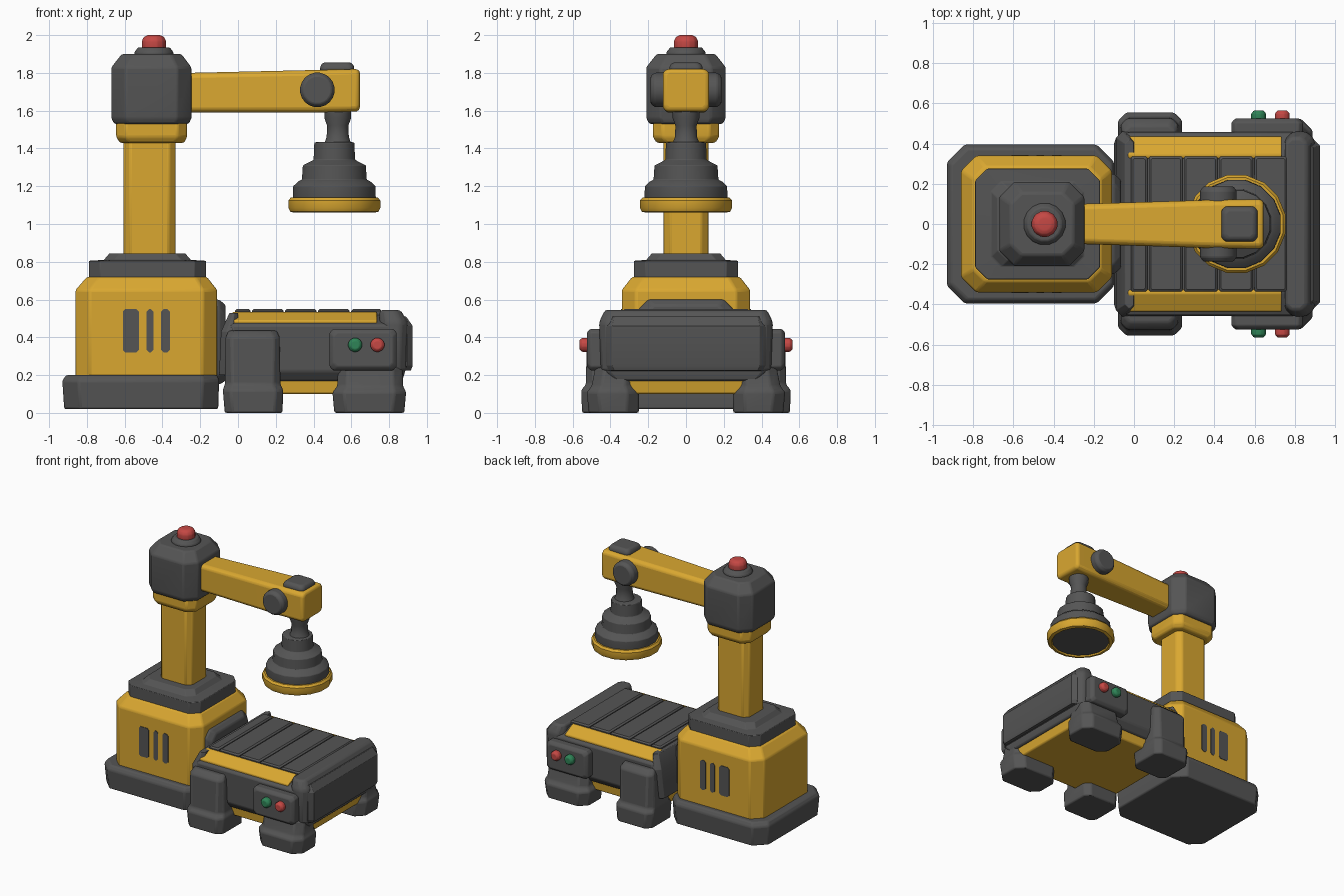
import bpy, bmesh, math
from mathutils import Vector


def material(name, rgb):
    m = bpy.data.materials.new(name)
    m.diffuse_color = (*rgb, 1)
    return m


YELLOW = material("safety_yellow", (0.70, 0.39, 0.03))
GREY = material("dark_grey", (0.09, 0.09, 0.09))
RED = material("button_red", (0.56, 0.065, 0.058))
GREEN = material("button_green", (0.028, 0.23, 0.095))


def finish(name, bm, mat, bevel):
    bmesh.ops.recalc_face_normals(bm, faces=bm.faces)
    me = bpy.data.meshes.new(name)
    bm.to_mesh(me)
    bm.free()
    ob = bpy.data.objects.new(name, me)
    bpy.context.collection.objects.link(ob)
    me.materials.append(mat)
    bpy.ops.object.select_all(action='DESELECT')
    ob.select_set(True)
    bpy.context.view_layer.objects.active = ob
    bpy.ops.object.shade_smooth_by_angle(angle=math.radians(32))
    if bevel:
        mod = ob.modifiers.new("soft_edges", 'BEVEL')
        mod.width, mod.segments, mod.limit_method = bevel, 2, 'ANGLE'
        mod.angle_limit = math.radians(25)
    return ob


def bridge(bm, rings):
    n = len(rings[0])
    for r, s in zip(rings, rings[1:]):
        for i in range(n):
            bm.faces.new((r[i], r[(i + 1) % n], s[(i + 1) % n], s[i]))
    bm.faces.new(rings[0])
    bm.faces.new(rings[-1])


def loft(name, mat, sections, axis='z', bevel=0.01):
    """Chamfered-rectangle sections (t, a0, a1, b0, b1, chamfer) along an axis."""
    place = {'z': lambda a, b, t: (a, b, t),
             'x': lambda a, b, t: (t, a, b),
             'y': lambda a, b, t: (a, t, b)}[axis]
    bm = bmesh.new()
    rings = []
    for t, a0, a1, b0, b1, c in sections:
        pts = [(a0 + c, b0), (a1 - c, b0), (a1, b0 + c), (a1, b1 - c),
               (a1 - c, b1), (a0 + c, b1), (a0, b1 - c), (a0, b0 + c)]
        rings.append([bm.verts.new(place(a, b, t)) for a, b in pts])
    bridge(bm, rings)
    return finish(name, bm, mat, bevel)


def lathe(name, mat, centre, profile, sides=16, axis='z', bevel=0.006):
    """Round part from (radius, distance along axis) points."""
    bm = bmesh.new()
    rings = []
    for r, t in profile:
        ring = []
        for i in range(sides):
            w = 2 * math.pi * (i + 0.5) / sides
            a, b = r * math.cos(w), r * math.sin(w)
            p = (a, b, t) if axis == 'z' else (a, t, b)
            ring.append(bm.verts.new(Vector(centre) + Vector(p)))
        rings.append(ring)
    bridge(bm, rings)
    return finish(name, bm, mat, bevel)


# Tower: plinth, housing, deck, column, collar, head
loft("plinth", GREY, [(0.02, -0.92, -0.105, -0.385, 0.385, 0.085),
                      (0.17, -0.93, -0.10, -0.395, 0.395, 0.085),
                      (0.20, -0.91, -0.11, -0.375, 0.375, 0.08)])
loft("housing", YELLOW, [(0.19, -0.86, -0.11, -0.34, 0.34, 0.075),
                         (0.65, -0.86, -0.11, -0.34, 0.34, 0.075),
                         (0.72, -0.80, -0.165, -0.285, 0.285, 0.06)])
loft("deck", GREY, [(0.71, -0.79, -0.17, -0.275, 0.275, 0.06),
                    (0.805, -0.79, -0.17, -0.275, 0.275, 0.06),
                    (0.81, -0.71, -0.25, -0.21, 0.21, 0.05),
                    (0.845, -0.68, -0.28, -0.18, 0.18, 0.05)], bevel=0.004)
loft("column", YELLOW, [(0.83, -0.605, -0.33, -0.118, 0.118, 0.035),
                        (1.46, -0.605, -0.33, -0.118, 0.118, 0.035)])
loft("collar", YELLOW, [(1.43, -0.625, -0.285, -0.155, 0.155, 0.05),
                        (1.46, -0.645, -0.27, -0.175, 0.175, 0.05),
                        (1.54, -0.645, -0.27, -0.175, 0.175, 0.05)])
loft("head", GREY, [(1.53, -0.655, -0.26, -0.195, 0.195, 0.07),
                    (1.56, -0.67, -0.247, -0.21, 0.21, 0.075),
                    (1.83, -0.67, -0.247, -0.21, 0.21, 0.075),
                    (1.90, -0.615, -0.30, -0.155, 0.155, 0.055)])
lathe("beacon_seat", GREY, (-0.445, 0, 0), [(0.105, 1.89), (0.105, 1.91), (0.085, 1.935)])
lathe("beacon", RED, (-0.445, 0, 0),
      [(0.066, 1.92), (0.066, 1.97), (0.055, 1.99), (0.035, 2.0)], 12)

# Arm with its pivot discs and top cap
loft("arm", YELLOW, [(-0.26, -0.10, 0.10, 1.59, 1.80, 0.02),
                     (0.40, -0.12, 0.12, 1.59, 1.815, 0.02),
                     (0.63, -0.123, 0.123, 1.595, 1.82, 0.02),
                     (0.645, -0.11, 0.11, 1.61, 1.81, 0.02)], 'x')
loft("arm_cap", GREY, [(1.80, 0.435, 0.615, -0.088, 0.088, 0.02),
                       (1.835, 0.435, 0.615, -0.088, 0.088, 0.02),
                       (1.855, 0.45, 0.60, -0.072, 0.072, 0.02)])
for side, s in (("front", -1), ("back", 1)):
    lathe("pivot_disc_" + side, GREY, (0.42, 0, 1.71),
          [(0.092, s * 0.10), (0.092, s * 0.165), (0.075, s * 0.187)], 20, 'y')

# Lifting magnet: neck, stepped bell, yellow rim
lathe("neck", GREY, (0.528, 0, 0), [(0.072, 1.62), (0.072, 1.56), (0.057, 1.52),
                                    (0.06, 1.46), (0.075, 1.42)])
lathe("bell", GREY, (0.51, 0, 0), [(0.09, 1.435), (0.108, 1.43), (0.112, 1.34), (0.13, 1.33),
                                   (0.17, 1.31), (0.175, 1.235), (0.195, 1.225),
                                   (0.222, 1.20), (0.224, 1.13), (0.21, 1.07)], bevel=0.003)
bm_rim = lathe("bell_rim", YELLOW, (0.51, 0, 0),
               [(0.205, 1.075), (0.215, 1.06), (0.238, 1.065), (0.248, 1.085),
                (0.248, 1.125), (0.235, 1.14), (0.21, 1.14)], bevel=0)
# open the rim into a ring so the grey magnet face shows below
bm = bmesh.new()
bm.from_mesh(bm_rim.data)
bmesh.ops.delete(bm, geom=[f for f in bm.faces if len(f.verts) > 4], context='FACES_ONLY')
bm.to_mesh(bm_rim.data)
bm.free()

# Conveyor: link plate, body, end blocks, belly
loft("link_plate", GREY, [(-0.13, -0.25, 0.25, 0.15, 0.60, 0.05),
                          (-0.10, -0.25, 0.25, 0.15, 0.60, 0.05),
                          (-0.065, -0.22, 0.22, 0.17, 0.57, 0.05)], 'x')
loft("conveyor_body", GREY, [(0.17, -0.06, 0.87, -0.41, 0.41, 0.04),
                             (0.22, -0.08, 0.885, -0.45, 0.45, 0.04),
                             (0.465, -0.07, 0.885, -0.457, 0.457, 0.04),
                             (0.52, -0.03, 0.86, -0.34, 0.34, 0.02)])
loft("tail_block", GREY, [(0.20, -0.10, 0.0, -0.43, 0.43, 0.03),
                          (0.43, -0.09, 0.0, -0.46, 0.46, 0.03),
                          (0.53, -0.045, 0.0, -0.42, 0.42, 0.02)])
loft("nose_block", GREY, [(0.22, 0.75, 0.895, -0.45, 0.45, 0.04),
                          (0.48, 0.75, 0.90, -0.46, 0.46, 0.04),
                          (0.545, 0.75, 0.86, -0.43, 0.43, 0.03)], bevel=0.015)
loft("nose_bumper", GREY, [(0.225, 0.86, 0.915, -0.41, 0.41, 0.03),
                           (0.25, 0.86, 0.925, -0.42, 0.42, 0.03),
                           (0.46, 0.86, 0.925, -0.42, 0.42, 0.03),
                           (0.51, 0.86, 0.89, -0.40, 0.40, 0.02)])
loft("belly", YELLOW, [(0.10, -0.05, 0.84, -0.39, 0.39, 0.05),
                       (0.18, -0.05, 0.855, -0.40, 0.40, 0.05)])

# Belt slats
edges = [-0.02, 0.07, 0.245, 0.42, 0.595, 0.765]
for i, (x0, x1) in enumerate(zip(edges, edges[1:])):
    loft(f"belt_slat_{i + 1}", GREY,
         [(0.49, x0 + 0.004, x1 - 0.004, -0.335, 0.335, 0.006),
          (0.54, x0 + 0.004, x1 - 0.004, -0.335, 0.335, 0.006),
          (0.55, x0 + 0.014, x1 - 0.014, -0.325, 0.325, 0.006)], bevel=0)

# Side parts, repeated front and back
for side, s in (("front", -1), ("back", 1)):
    def span(a, b):
        return (a, b) if s > 0 else (-b, -a)

    # sloped yellow guard rail
    bm = bmesh.new()
    prof = [(0.435, 0.46), (0.435, 0.49), (0.345, 0.535), (0.325, 0.53), (0.325, 0.46)]
    bridge(bm, [[bm.verts.new((x, s * y, z)) for y, z in prof] for x in (-0.03, 0.735)])
    finish("guard_rail_" + side, bm, YELLOW, 0.006)

    # legs
    loft("tail_leg_" + side, GREY,
         [(0.0, -0.07, 0.235, *span(0.25, 0.55), 0.04),
          (0.12, -0.08, 0.24, *span(0.25, 0.555), 0.04),
          (0.15, -0.07, 0.225, *span(0.27, 0.53), 0.04),
          (0.40, -0.065, 0.22, *span(0.27, 0.525), 0.03),
          (0.435, -0.05, 0.205, *span(0.27, 0.49), 0.03)])
    loft("nose_leg_" + side, GREY,
         [(0.0, 0.51, 0.88, *span(0.25, 0.515), 0.06),
          (0.11, 0.50, 0.89, *span(0.25, 0.525), 0.06),
          (0.14, 0.525, 0.875, *span(0.27, 0.50), 0.05),
          (0.24, 0.53, 0.87, *span(0.27, 0.48), 0.05)])

    # control panel and buttons
    loft("control_panel_" + side, GREY,
         [(s * 0.44, 0.485, 0.84, 0.225, 0.445, 0.02),
          (s * 0.505, 0.485, 0.84, 0.225, 0.445, 0.02),
          (s * 0.525, 0.505, 0.82, 0.245, 0.425, 0.02)], 'y', 0.006)
    for label, x, mat in (("green", 0.62, GREEN), ("red", 0.738, RED)):
        lathe(f"{label}_button_{side}", mat, (x, 0, 0.36),
              [(0.038, s * 0.51), (0.038, s * 0.55), (0.024, s * 0.565)], 12, 'y', 0.004)

    # housing vents
    for i, (x0, x1) in enumerate(((-0.61, -0.525), (-0.485, -0.447), (-0.408, -0.36))):
        loft(f"vent_{side}_{i + 1}", GREY,
             [(s * 0.335, x0, x1, 0.32, 0.55, 0.014),
              (s * 0.344, x0, x1, 0.32, 0.55, 0.014)], 'y', 0)
